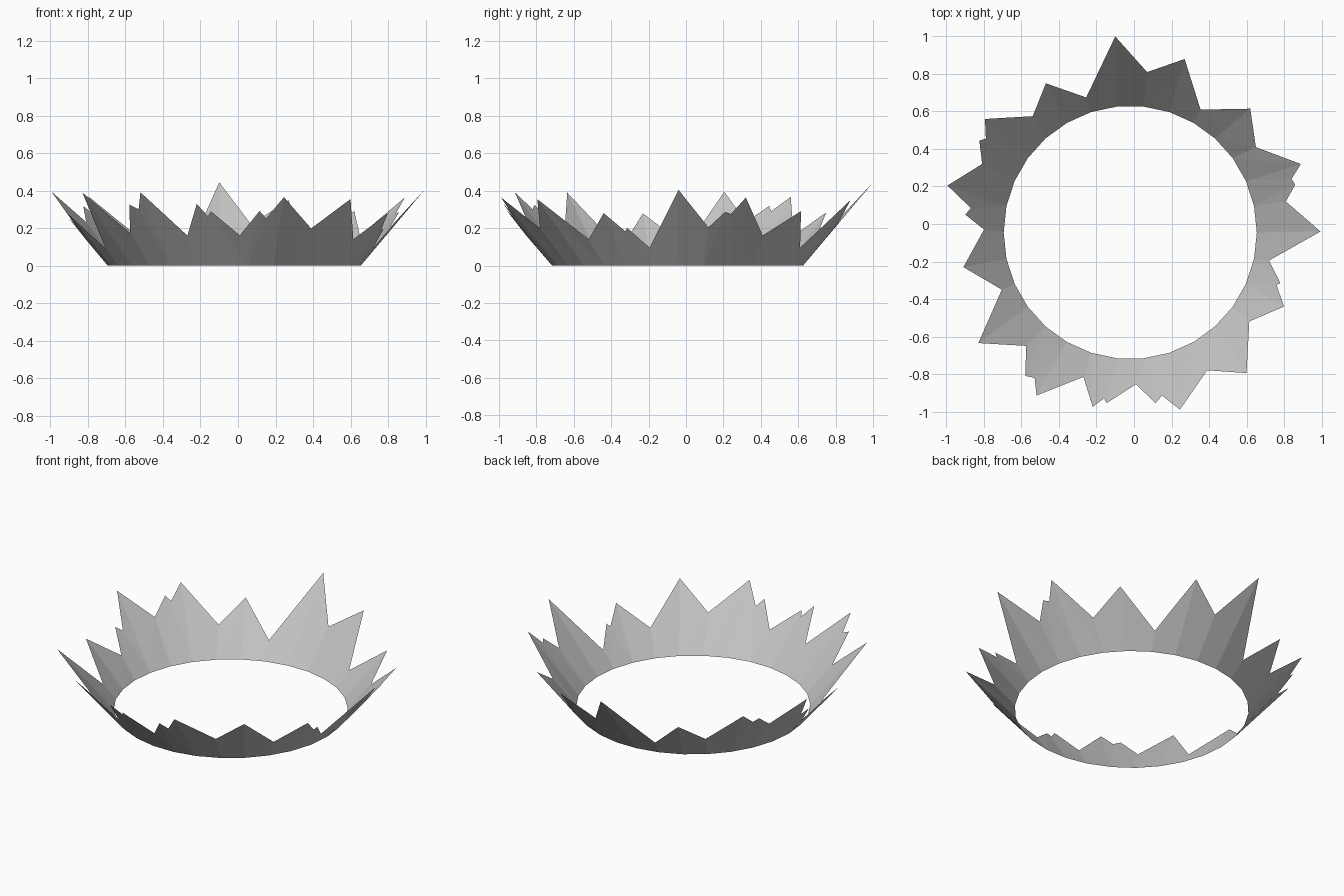
import bpy
import bmesh
from math import cos, sin, tau, atan2, hypot

# Remove the default cube
default_cube = bpy.data.objects.get("Cube")
if default_cube:
    bpy.data.objects.remove(default_cube, do_unlink=True)

# Flared cone that every point of the shell lies on
SIDES = 30
BASE_RADIUS = 0.675
FLARE = 0.84            # outward run per unit of height
CENTRE_X, CENTRE_Y = -0.02, -0.045

# Jagged rim seen in plan, counter-clockwise from the left; height follows the cone
RIM_PLAN = [
    (.995, -.04), (.81, .12), (.86, .21), (.84, .24), (.89, .32),
    (.65, .41), (.62, .615), (.355, .61), (.27, .88), (.07, .81),
    (-.1, 1), (-.255, .675), (-.47, .75), (-.54, .575), (-.795, .56),
    (-.79, .455), (-.825, .445), (-.81, .32), (-.995, .205), (-.87, .085),
    (-.9, .05), (-.8, -.03), (-.91, -.23), (-.705, -.35), (-.83, -.635),
    (-.575, -.65), (-.58, -.81), (-.53, -.82), (-.52, -.915), (-.27, -.815),
    (-.22, -.975), (-.16, -.93), (-.145, -.955), (.01, -.855), (.115, -.955),
    (.15, -.915), (.245, -.99), (.39, -.78), (.6, -.795), (.615, -.52),
    (.8, -.44), (.76, -.325), (.78, -.315), (.72, -.195),
]


def make_material(name, colour):
    material = bpy.data.materials.new(name)
    material.use_nodes = True
    material.diffuse_color = colour
    shader = next(n for n in material.node_tree.nodes if n.type == 'BSDF_PRINCIPLED')
    shader.inputs["Base Color"].default_value = colour
    return material


def rim_vertex(bm, x, y):
    """Place a rim point on the cone and return its sorting angle with it."""
    dx, dy = x - CENTRE_X, y - CENTRE_Y
    height = (hypot(dx, dy) - BASE_RADIUS) / FLARE
    return atan2(dy, dx) % tau, "rim", bm.verts.new((x, y, height))


def base_vertex(bm, index):
    """Place a base ring point; its key is half a step early to favour near links."""
    step = tau / SIDES
    angle = index * step
    position = (CENTRE_X + BASE_RADIUS * cos(angle),
                CENTRE_Y + BASE_RADIUS * sin(angle), 0)
    return angle - step / 2, "base", bm.verts.new(position)


# Spiked shell: join the round base ring to the jagged rim, sweeping by angle
bm = bmesh.new()
base = [base_vertex(bm, i) for i in range(SIDES)]
rim = [rim_vertex(bm, x, y) for x, y in RIM_PLAN]
last = {"base": max(base, key=lambda e: e[0])[2],
        "rim": max(rim, key=lambda e: e[0])[2]}
for angle, kind, vertex in sorted(base + rim, key=lambda e: e[0]):
    bm.faces.new((last["base"], vertex, last["rim"]))
    last[kind] = vertex

mesh = bpy.data.meshes.new("spiked_ring")
bm.to_mesh(mesh)
bm.free()
mesh.materials.append(make_material("plain_grey", (0.55, 0.55, 0.55, 1)))
spiked_ring = bpy.data.objects.new("spiked_ring", mesh)
bpy.context.collection.objects.link(spiked_ring)
